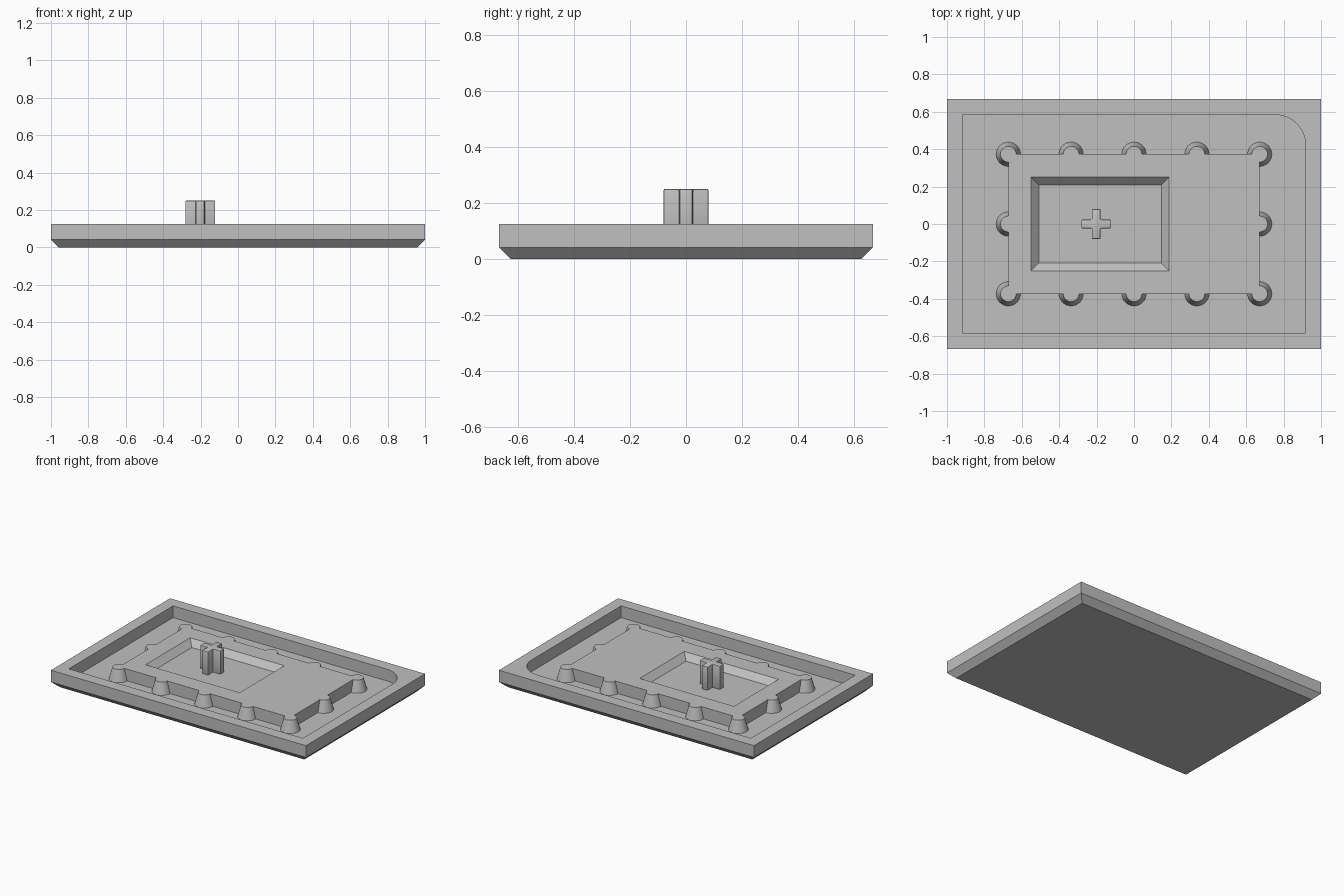
import bpy, bmesh, math

cube = bpy.data.objects.get("Cube")
if cube:
    bpy.data.objects.remove(cube, do_unlink=True)

grey = bpy.data.materials.new("plain grey")
grey.use_nodes = True
grey.diffuse_color = (0.53, 0.53, 0.53, 1)
grey.node_tree.nodes["Principled BSDF"].inputs["Base Color"].default_value = grey.diffuse_color

FLOOR, TOP, STEP = 0.042, 0.125, 0.042


def loft(name, layers):
    """Closed solid through a stack of (outline, height) layers."""
    bm = bmesh.new()
    rings = [[bm.verts.new((x, y, z)) for x, y in pts] for pts, z in layers]
    n = len(rings[0])
    for a, b in zip(rings, rings[1:]):
        for i in range(n):
            j = (i + 1) % n
            bm.faces.new((a[i], a[j], b[j], b[i]))
    bm.faces.new(rings[0][::-1])
    bm.faces.new(rings[-1])
    bmesh.ops.recalc_face_normals(bm, faces=bm.faces)
    mesh = bpy.data.meshes.new(name)
    bm.to_mesh(mesh)
    bm.free()
    mesh.materials.append(grey)
    obj = bpy.data.objects.new(name, mesh)
    bpy.context.collection.objects.link(obj)
    return obj


def rect(hx, hy, cx=0.0):
    return [(cx - hx, -hy), (cx + hx, -hy), (cx + hx, hy), (cx - hx, hy)]


def circle(cx, cy, r, n=32):
    return [(cx + r * math.cos(math.tau * i / n), cy + r * math.sin(math.tau * i / n))
            for i in range(n)]


def combine(obj, tool, operation):
    """Apply a boolean and discard the tool object."""
    mod = obj.modifiers.new("combine", 'BOOLEAN')
    mod.operation, mod.object, mod.solver = operation, tool, 'EXACT'
    activate(obj)
    bpy.ops.object.modifier_apply(modifier=mod.name)
    bpy.data.objects.remove(tool, do_unlink=True)


def activate(obj):
    bpy.ops.object.select_all(action='DESELECT')
    obj.select_set(True)
    bpy.context.view_layer.objects.active = obj


# Tray with chamfered underside and one rounded inner corner
hx, hy = 1.0, 0.667
tray = loft("tray", [(rect(hx - STEP, hy - STEP), 0),
                     (rect(hx, hy), STEP), (rect(hx, hy), TOP)])
ix, iy, r = 0.918, 0.584, 0.165
arc = [(ix - r + r * math.cos(a), iy - r + r * math.sin(a))
       for a in (math.pi / 2 * i / 12 for i in range(13))]
recess = [(-ix, -iy), (ix, -iy)] + arc + [(-ix, iy)]
combine(tray, loft("recess_cutter", [(recess, FLOOR), (recess, TOP + 0.1)]), 'DIFFERENCE')

# Raised platform with tapered studs around its edge
bx, by = 0.672, 0.373
platform = loft("platform", [(rect(bx, by), FLOOR), (rect(bx, by), TOP)])
spots = [(bx * i / 2, s * by) for i in range(-2, 3) for s in (-1, 1)]
spots += [(-bx, 0), (bx, 0)]
for x, y in spots:
    stud = loft("stud", [(circle(x, y, 0.065), FLOOR), (circle(x, y, 0.042), TOP)])
    combine(platform, stud, 'UNION')

# Sloped rectangular pocket in the platform
px, py, pc, over = 0.369, 0.25, -0.181, 0.05
pocket = loft("pocket_cutter", [(rect(px - STEP, py - STEP, pc), TOP - STEP),
                                (rect(px + over, py + over, pc), TOP + over)])
combine(platform, pocket, 'DIFFERENCE')

# Cross-shaped post with softened edges
a, t, c = 0.08, 0.023, -0.202
quarter = [(a, -t), (a, t), (t, t)]
cross = []
for k in range(4):
    for x, y in quarter:
        for _ in range(k):
            x, y = -y, x
        cross.append((c + x, y))
post = loft("cross_post", [(cross, TOP - STEP), (cross, 0.25)])
bevel = post.modifiers.new("soft_edges", 'BEVEL')
bevel.width, bevel.segments = 0.005, 2
activate(post)
bpy.ops.object.modifier_apply(modifier=bevel.name)

for obj in (tray, platform, post):
    activate(obj)
    bpy.ops.object.shade_smooth_by_angle(angle=math.radians(30))
